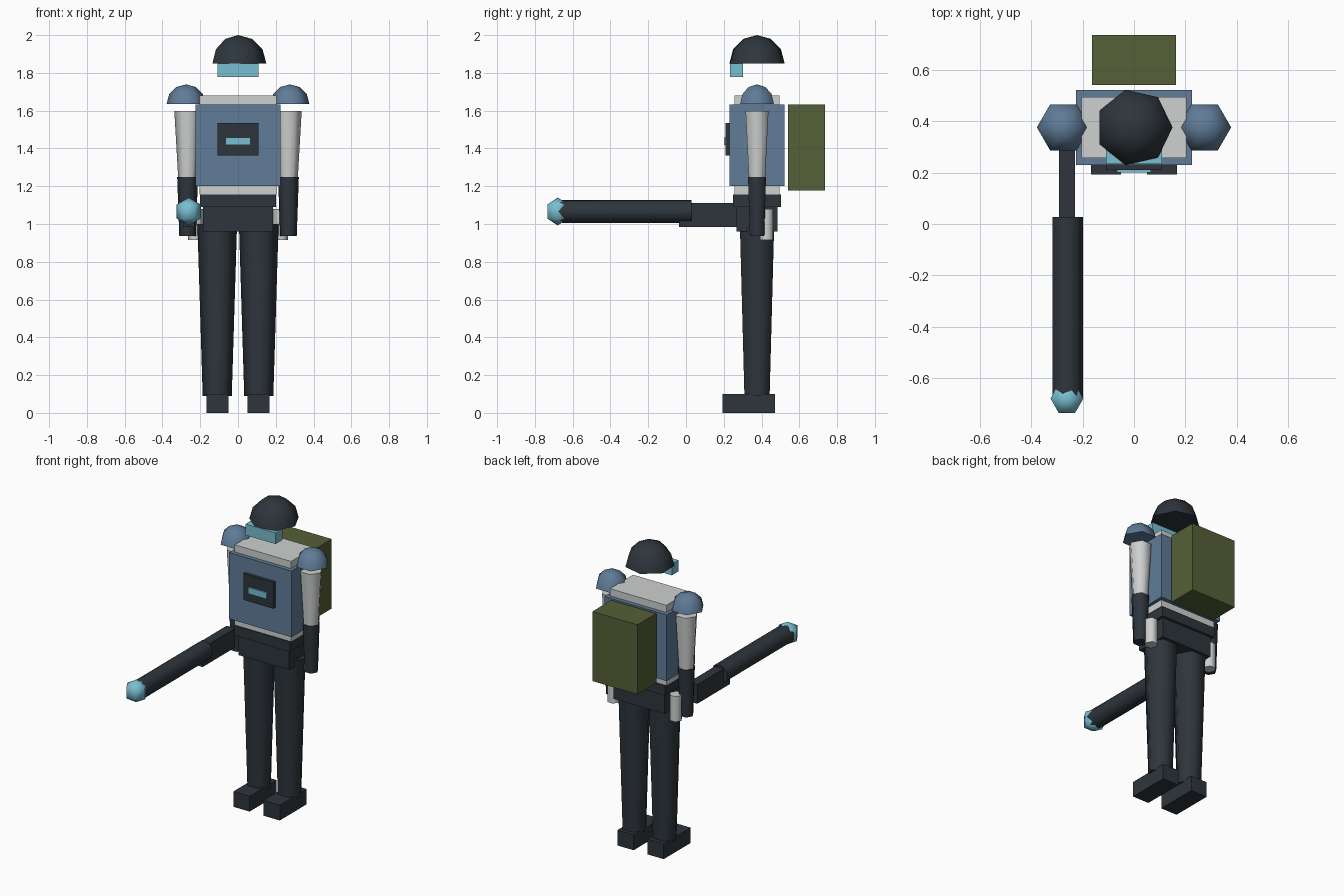
import bpy, bmesh, math
from mathutils import Matrix

cube = bpy.data.objects.get("Cube")
if cube:
    bpy.data.objects.remove(cube, do_unlink=True)


def material(name, rgb):
    m = bpy.data.materials.new(name)
    m.use_nodes = True
    color = (*rgb, 1)
    m.diffuse_color = color
    bsdf = m.node_tree.nodes["Principled BSDF"]
    bsdf.inputs["Base Color"].default_value = color
    bsdf.inputs["Roughness"].default_value = 0.8
    return m


DARK = material("charcoal", (0.027, 0.036, 0.045))
BLUE = material("steel_blue", (0.115, 0.2, 0.31))
WHITE = material("light_grey", (0.62, 0.63, 0.63))
OLIVE = material("olive", (0.09, 0.115, 0.038))
CYAN = material("cyan_glow", (0.19, 0.52, 0.64))

BODY_Y = 0.376  # depth of the body axis


def finish(name, bm, mat, smooth=True):
    bmesh.ops.recalc_face_normals(bm, faces=bm.faces)
    mesh = bpy.data.meshes.new(name)
    bm.to_mesh(mesh)
    bm.free()
    mesh.materials.append(mat)
    if smooth:
        mesh.polygons.foreach_set("use_smooth", [True] * len(mesh.polygons))
        mesh.set_sharp_from_angle(angle=math.radians(70))
    obj = bpy.data.objects.new(name, mesh)
    bpy.context.collection.objects.link(obj)
    return obj


def box(name, mat, x, y, z):
    """Box from (min, max) pairs along each axis."""
    bm = bmesh.new()
    bmesh.ops.create_cube(bm, size=1)
    for v in bm.verts:
        v.co = [lo + (c + 0.5) * (hi - lo) for c, (lo, hi) in zip(v.co, (x, y, z))]
    return finish(name, bm, mat, smooth=False)


def lathe(name, mat, center, rings, sides, axis="Z"):
    """Polygonal rings of (radius, offset), a corner at +x; zero radius is a pole."""
    bm = bmesh.new()
    loops = []
    for r, h in rings:
        n = sides if r > 0 else 1
        loops.append([bm.verts.new((r * math.cos(math.tau * i / sides),
                                    r * math.sin(math.tau * i / sides), h)) for i in range(n)])
    for a, b in zip(loops, loops[1:]):
        for i in range(sides):
            j = (i + 1) % sides
            corners = [a[i % len(a)], a[j % len(a)], b[j % len(b)], b[i % len(b)]]
            bm.faces.new(list(dict.fromkeys(corners)))
    for end in (loops[0], loops[-1]):
        if len(end) > 1:
            bm.faces.new(end)
    turn = Matrix.Rotation(math.pi / 2, 4, "X") if axis == "Y" else Matrix()
    bm.transform(Matrix.Translation(center) @ turn)
    return finish(name, bm, mat)


def dome(name, mat, center, radius, sides, steps=3):
    arc = [math.pi / 2 * i / steps for i in range(steps)]
    rings = [(radius * math.cos(a), radius * math.sin(a)) for a in arc] + [(0, radius)]
    return lathe(name, mat, center, rings, sides)


def around(half):
    return (-half, half)


def depth(half):
    return (BODY_Y - half, BODY_Y + half)


# Head
dome("helmet", DARK, (0, BODY_Y, 1.85), 0.15, 7)
box("visor", CYAN, around(0.109), (0.233, 0.302), (1.777, 1.85))

# Torso
box("torso", WHITE, around(0.204), depth(0.119), (1.155, 1.68))
box("vest", BLUE, around(0.226), depth(0.146), (1.2, 1.633))
box("chest_panel", DARK, around(0.109), (0.21, 0.24), (1.363, 1.535))
box("chest_display", CYAN, around(0.067), (0.2, 0.212), (1.418, 1.459))
box("belt", DARK, around(0.2), depth(0.126), (1.09, 1.155))
box("pelvis", DARK, around(0.184), depth(0.109), (0.96, 1.09))
box("backpack", OLIVE, around(0.163), (0.54, 0.735), (1.178, 1.633))

# Limbs, once per side
for side, s in (("left", 1), ("right", -1)):
    arm_x = 0.267 * s
    dome(side + "_shoulder", BLUE, (0.275 * s, BODY_Y, 1.636), 0.103, 6)
    lathe(side + "_upper_arm", WHITE, (arm_x, BODY_Y, 0), [(0.05, 1.25), (0.07, 1.597)], 6)
    lathe(side + "_forearm", DARK, (arm_x, BODY_Y, 0), [(0.044, 0.937), (0.055, 1.25)], 6)
    lathe(side + "_leg", DARK, (0.11 * s, BODY_Y, 0), [(0.077, 0.09), (0.105, 1.0)], 6)
    box(side + "_boot", DARK, sorted((0.05 * s, 0.168 * s)), (0.192, 0.47), (0, 0.1))
    lathe(side + "_hip_canister", WHITE, (0.225 * s, 0.426, 0), [(0.04, 0.914), (0.04, 1.08)], 6)

# Carried launcher, pointing forward
LX, LZ = -0.261, 1.066
box("launcher_stock", DARK, (LX - 0.031, LX + 0.031), (-0.037, 0.3), (0.985, 1.11))
lathe("launcher_barrel", DARK, (LX, 0, LZ), [(0.062, -0.028), (0.062, 0.68)], 7, axis="Y")
R = 0.074
lathe("launcher_muzzle_orb", CYAN, (LX, -0.679, LZ),
      [(0, -R), (R * 0.866, -R / 2), (R * 0.866, R / 2), (0, R)], 6)
